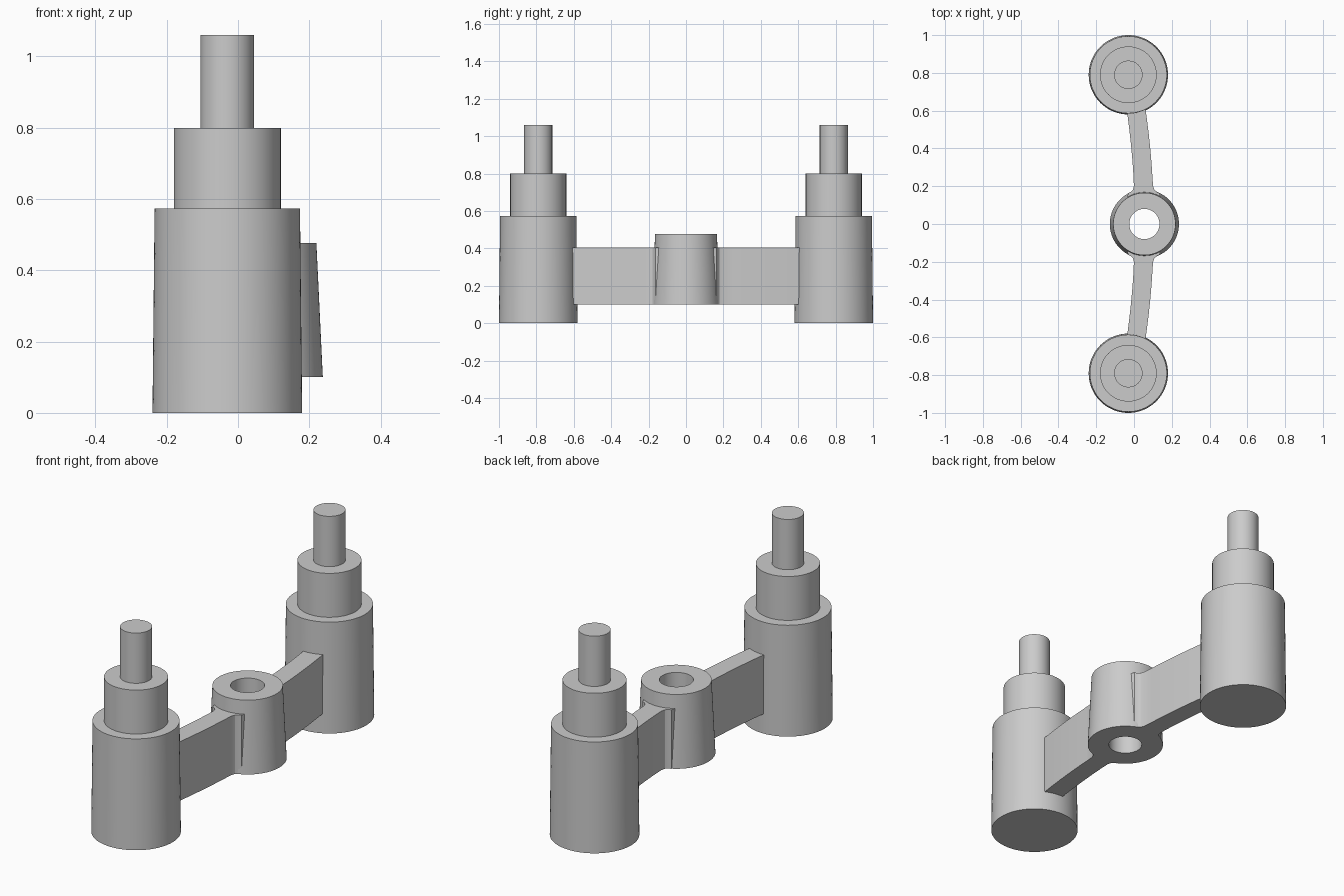
import bpy, bmesh, math
from mathutils import Matrix, Vector

old = bpy.data.objects.get("Cube")
if old:
    bpy.data.objects.remove(old)

grey = bpy.data.materials.new("plain grey")
grey.use_nodes = True
colour = (0.6, 0.6, 0.6, 1)
grey.diffuse_color = colour
grey.node_tree.nodes["Principled BSDF"].inputs["Base Color"].default_value = colour


def finish(name, bm):
    bmesh.ops.remove_doubles(bm, verts=bm.verts, dist=1e-5)
    bmesh.ops.recalc_face_normals(bm, faces=bm.faces)
    mesh = bpy.data.meshes.new(name)
    bm.to_mesh(mesh)
    bm.free()
    mesh.materials.append(grey)
    obj = bpy.data.objects.new(name, mesh)
    bpy.context.collection.objects.link(obj)
    bpy.ops.object.select_all(action="DESELECT")
    obj.select_set(True)
    bpy.context.view_layer.objects.active = obj
    bpy.ops.object.shade_smooth_by_angle(angle=math.radians(20))
    return obj


def lathe(name, profile, x, y, closed=False, steps=72):
    """Spin a (radius, height) profile round a vertical axis."""
    bm = bmesh.new()
    verts = [bm.verts.new((r, 0, z)) for r, z in profile]
    edges = [bm.edges.new(pair) for pair in zip(verts, verts[1:])]
    if closed:
        edges.append(bm.edges.new((verts[-1], verts[0])))
    bmesh.ops.spin(bm, geom=verts + edges, cent=(0, 0, 0), axis=(0, 0, 1),
                   angle=math.tau, steps=steps, use_merge=True)
    bmesh.ops.translate(bm, verts=bm.verts, vec=(x, y, 0))
    return finish(name, bm)


HUB_X, POST_X, POST_Y = 0.055, -0.03, 0.79
ARM_LOW, ARM_HIGH = 0.10, 0.405

# Stepped end posts
post = [(0, 0), (0.21, 0), (0.204, 0.573), (0.15, 0.573), (0.15, 0.80),
        (0.075, 0.80), (0.075, 1.06), (0, 1.06)]
# Tapered centre hub with a straight through hole
hub = [(0.08, ARM_LOW), (0.183, ARM_LOW), (0.165, 0.476), (0.08, 0.476)]
lathe("centre_hub", hub, HUB_X, 0, closed=True)


def arm(name, side):
    """Bowed bar that flares into the hub."""
    stations = [(0.135, 0.09), (0.163, 0.083), (0.17, 0.068), (0.18, 0.057), (0.2, 0.051)]
    stations += [(0.2 + 0.045 * i, 0.05) for i in range(1, 11)]
    bm = bmesh.new()
    left, right = [], []
    for y, half in stations:
        centre = HUB_X - 0.119 * y * y
        left.append(bm.verts.new((centre - half, side * y, ARM_LOW)))
        right.append(bm.verts.new((centre + half, side * y, ARM_LOW)))
    face = bm.faces.new(left + right[::-1])
    top = bmesh.ops.extrude_face_region(bm, geom=[face])["geom"]
    bmesh.ops.translate(bm, vec=(0, 0, ARM_HIGH - ARM_LOW),
                        verts=[v for v in top if isinstance(v, bmesh.types.BMVert)])
    return finish(name, bm)


for label, side in (("front", -1), ("back", 1)):
    lathe(label + "_post", post, POST_X, side * POST_Y)
    arm(label + "_arm", side)
